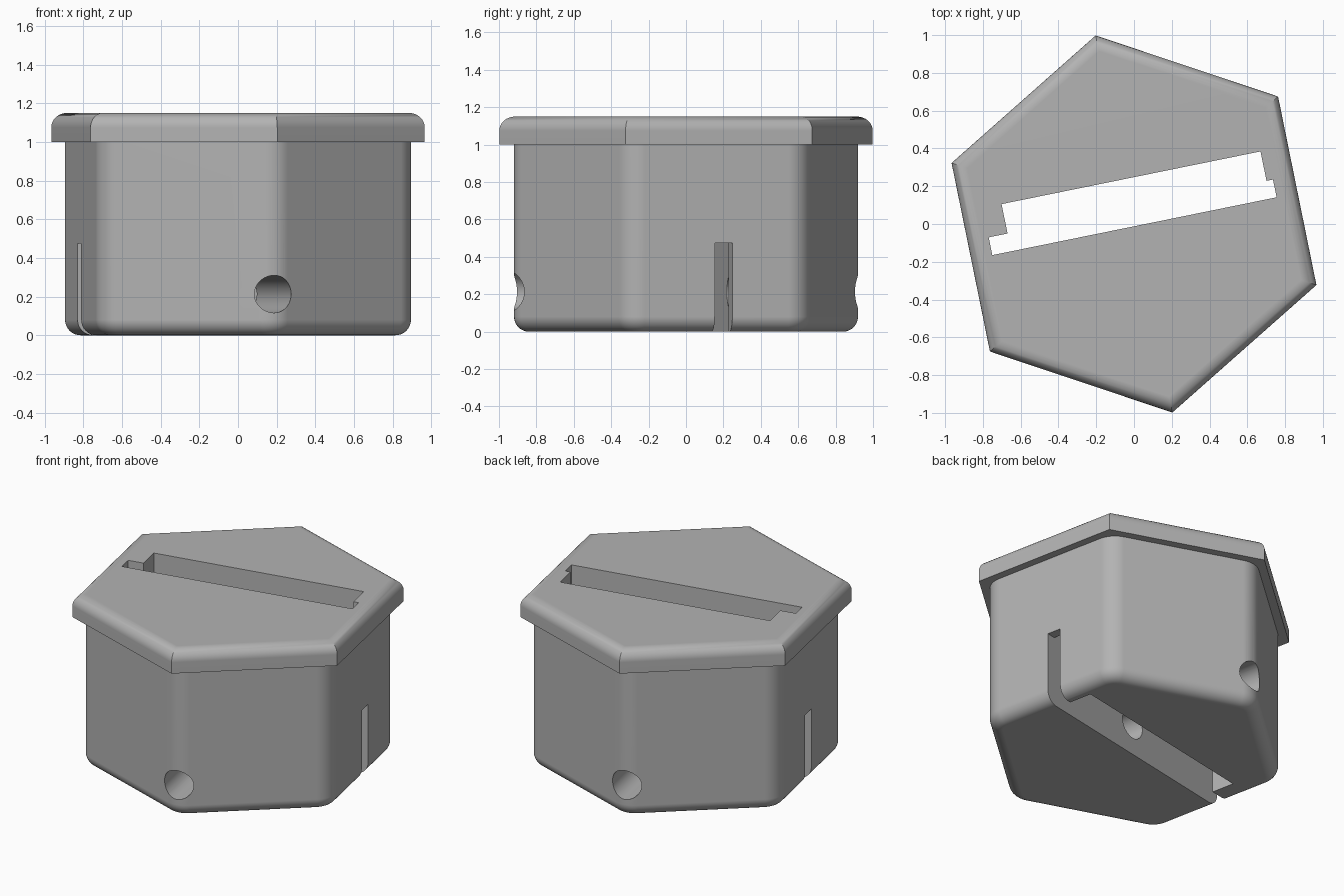
import bpy
import bmesh
from math import sin, cos, pi, radians
from mathutils import Matrix

TURN = Matrix.Rotation(radians(11.5), 4, 'Z')

cube = bpy.data.objects.get("Cube")
if cube:
    bpy.data.objects.remove(cube)

grey = bpy.data.materials.new("plain grey")
grey.use_nodes = True
grey.diffuse_color = (0.45, 0.45, 0.45, 1)
grey.node_tree.nodes["Principled BSDF"].inputs["Base Color"].default_value = (0.45, 0.45, 0.45, 1)


def finish(name, bm):
    """Turn the mesh into place and make an object of it."""
    bmesh.ops.recalc_face_normals(bm, faces=bm.faces)
    bm.transform(TURN)
    mesh = bpy.data.meshes.new(name)
    bm.to_mesh(mesh)
    bm.free()
    mesh.materials.append(grey)
    obj = bpy.data.objects.new(name, mesh)
    bpy.context.collection.objects.link(obj)
    return obj


def hexagon(apothem, radius, inset, steps):
    """Outline of a hexagon with rounded corners, moved inwards by inset."""
    centre = (apothem - radius) / cos(pi / 6)
    if steps == 0:
        centre, r = (apothem - inset) / cos(pi / 6), 0
    else:
        r = radius - inset
    points = []
    for k in range(6):
        mid = pi / 6 + k * pi / 3
        for i in range(steps + 1):
            a = mid + (i / steps - 0.5) * pi / 3 if steps else mid
            points.append((centre * cos(mid) + r * cos(a), centre * sin(mid) + r * sin(a)))
    return points


def loft(name, levels, apothem, radius=0, steps=0):
    """Skin a stack of (height, inset) outlines and cap both ends."""
    bm = bmesh.new()
    rings = [[bm.verts.new((x, y, z)) for x, y in hexagon(apothem, radius, inset, steps)]
             for z, inset in levels]
    for low, high in zip(rings, rings[1:]):
        for i in range(len(low)):
            j = (i + 1) % len(low)
            bm.faces.new((low[i], low[j], high[j], high[i]))
    bm.faces.new(rings[0][::-1])
    bm.faces.new(rings[-1])
    return finish(name, bm)


def prism(name, outline, z0, z1):
    bm = bmesh.new()
    face = bm.faces.new([bm.verts.new((x, y, z0)) for x, y in outline])
    out = bmesh.ops.extrude_face_region(bm, geom=[face])
    verts = [v for v in out["geom"] if isinstance(v, bmesh.types.BMVert)]
    bmesh.ops.translate(bm, verts=verts, vec=(0, 0, z1 - z0))
    return finish(name, bm)


def fillet(radius, steps=8):
    """(rise, inset) pairs from the vertical wall to the flat end."""
    return [(radius * sin(i / steps * pi / 2), radius * (1 - cos(i / steps * pi / 2)))
            for i in range(steps + 1)]


# Body with rounded corners and bottom edge
BOTTOM = 0.08
levels = [(BOTTOM - rise, inset) for rise, inset in reversed(fillet(BOTTOM))] + [(1.0, 0)]
body = loft("body", levels, 0.83, 0.15, 10)

# Overhanging lid with mitred rounded top edge
TOP = 0.075
levels = [(1.0, 0)] + [(1.15 - TOP + rise, inset) for rise, inset in fillet(TOP)]
lid = loft("lid", levels, 0.882)

# Cutters: stepped slot through everything, low slit through the walls, cross hole
V0, V1, V2 = -0.012, 0.084, 0.243
slot = prism("slot_cutter", [(-0.768, V0), (0.768, V0), (0.768, V1), (0.733, V1),
                             (0.733, V2), (-0.666, V2), (-0.666, V1), (-0.768, V1)], -0.2, 1.4)
slit = prism("slit_cutter", [(-1.2, V0), (1.2, V0), (1.2, V1), (-1.2, V1)], -0.2, 0.475)
bm = bmesh.new()
bmesh.ops.create_cone(bm, cap_ends=True, segments=48, radius1=0.097, radius2=0.097, depth=2.4,
                      matrix=Matrix.Translation((0, 0, 0.213)) @ Matrix.Rotation(pi / 2, 4, 'X'))
hole = finish("hole_cutter", bm)

for part, cutters in ((body, (slot, slit, hole)), (lid, (slot,))):
    bpy.ops.object.select_all(action='DESELECT')
    part.select_set(True)
    bpy.context.view_layer.objects.active = part
    for cutter in cutters:
        mod = part.modifiers.new("cut", 'BOOLEAN')
        mod.operation = 'DIFFERENCE'
        mod.solver = 'EXACT'
        mod.object = cutter
        bpy.ops.object.modifier_apply(modifier=mod.name)
    bpy.ops.object.shade_smooth_by_angle(angle=radians(30))
    normals = part.modifiers.new("even shading", 'WEIGHTED_NORMAL')
    normals.keep_sharp = True

for cutter in (slot, slit, hole):
    bpy.data.objects.remove(cutter)
